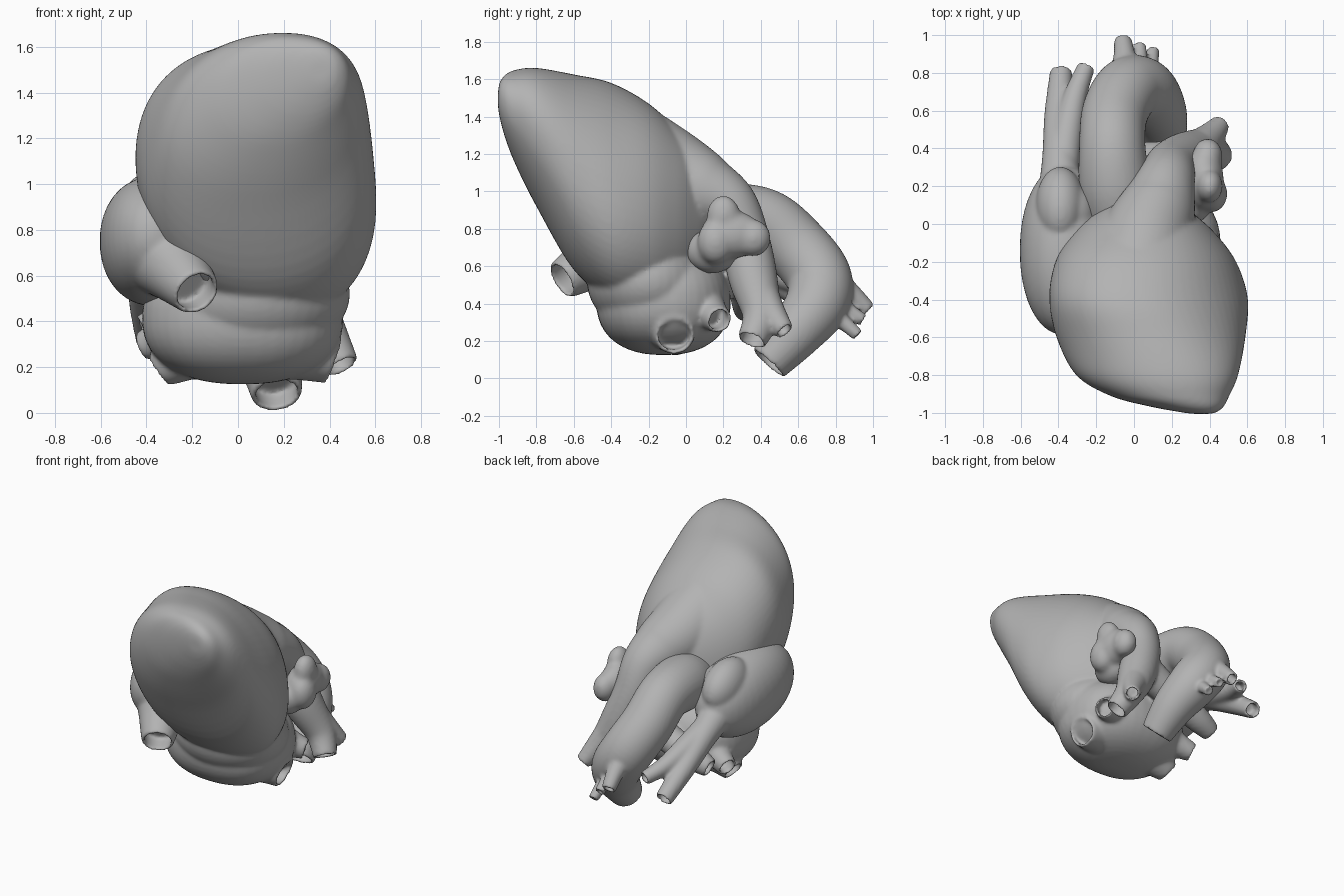
import bpy, bmesh, math
from mathutils import Vector, Matrix

cube = bpy.data.objects.get("Cube")
if cube:
    bpy.data.objects.remove(cube)

GREY = (0.45, 0.45, 0.45, 1)
mat = bpy.data.materials.new("plain grey")
mat.use_nodes = True
mat.diffuse_color = GREY
mat.node_tree.nodes["Principled BSDF"].inputs["Base Color"].default_value = GREY
SIDES = 40


def smooth_path(keys, steps=8):
    """Catmull-Rom interpolation of tuples of any length."""
    out = []
    for i in range(len(keys) - 1):
        a, b, c, d = (keys[max(0, min(len(keys) - 1, i + k))] for k in (-1, 0, 1, 2))
        for s in range(steps):
            t = s / steps
            out.append([0.5 * (2 * q + (r - p) * t + (2 * p - 5 * q + 4 * r - w) * t * t
                               + (3 * q - p - 3 * r + w) * t ** 3)
                        for p, q, r, w in zip(a, b, c, d)])
    return out + [list(keys[-1])]


def loft(bm, rings):
    """Skin a list of point rings and cap both ends."""
    loops = [[bm.verts.new(p) for p in ring] for ring in rings]
    for a, b in zip(loops, loops[1:]):
        for i in range(len(a)):
            j = (i + 1) % len(a)
            bm.faces.new((a[i], a[j], b[j], b[i]))
    bm.faces.new(loops[0][::-1])
    bm.faces.new(loops[-1])


def tube(bm, *keys, is_open=True, depth=0.12):
    """Round vessel through (x, y, z, radius) keys, hollowed at its far end."""
    path = smooth_path(keys)
    pts = [Vector(p[:3]) for p in path]
    side, frames = None, []
    for i, p in enumerate(pts):
        t = (pts[min(i + 1, len(pts) - 1)] - pts[max(i - 1, 0)]).normalized()
        side = t.orthogonal() if side is None else side - t * side.dot(t)
        side.normalize()
        frames.append((p, side.copy(), t.cross(side), path[i][3]))

    def ring(frame, wall=0):
        p, u, v, r = frame
        angles = [math.tau * k / SIDES for k in range(SIDES)]
        return [p + (u * math.cos(a) + v * math.sin(a)) * (r - wall) for a in angles]

    rings = [ring(f) for f in frames]
    if is_open:
        wall = max(0.017, 0.2 * frames[-1][3])
        for f in reversed(frames):
            if (f[0] - pts[-1]).length > depth:
                break
            rings.append(ring(f, wall))
    loft(bm, rings)


def blob(bm, centre, radii, power=1.0, tilt=0.0):
    """Ellipsoid; power below one makes it boxier, tilt turns it about x."""
    made = bmesh.ops.create_uvsphere(bm, u_segments=40, v_segments=24, radius=1)
    turn = Matrix.Rotation(tilt, 3, 'X')
    for v in made["verts"]:
        q = Vector([math.copysign(abs(c) ** power, c) * r for c, r in zip(v.co, radii)])
        v.co = Vector(centre) + turn @ q


def finish(name, bm, blend):
    """Fuse the pieces of one part into a single smooth skin."""
    bmesh.ops.recalc_face_normals(bm, faces=bm.faces)
    mesh = bpy.data.meshes.new(name)
    bm.to_mesh(mesh)
    bm.free()
    mesh.materials.append(mat)
    obj = bpy.data.objects.new(name, mesh)
    bpy.context.collection.objects.link(obj)
    fuse = obj.modifiers.new("fuse", 'REMESH')
    fuse.mode = 'VOXEL'
    fuse.voxel_size = 0.012
    fuse.use_smooth_shade = True
    soft = obj.modifiers.new("soften", 'SMOOTH')
    soft.factor = 0.5
    soft.iterations = blend


# Ventricles: upright slices (y, x min, x max, z min, z max, lean)
bm = bmesh.new()
slices = [(-1.005, 0.31, 0.41, 1.45, 1.54, 0), (-0.995, 0.24, 0.44, 1.39, 1.585, 0.05),
          (-0.965, 0.08, 0.475, 1.28, 1.625, 0.12), (-0.91, -0.12, 0.5, 1.14, 1.65, 0.17),
          (-0.8, -0.3, 0.545, 0.92, 1.66, 0.17), (-0.6, -0.41, 0.59, 0.58, 1.625, 0),
          (-0.4, -0.44, 0.595, 0.43, 1.58, -0.14), (-0.2, -0.41, 0.535, 0.4, 1.47, -0.12),
          (-0.05, -0.32, 0.43, 0.43, 1.33, -0.05), (0.06, -0.2, 0.31, 0.52, 1.2, 0),
          (0.13, -0.07, 0.22, 0.75, 1.08, 0)]
rings = []
for y, x0, x1, z0, z1, lean in smooth_path(slices, 6):
    ring = []
    for k in range(64):
        c, s = math.cos(math.tau * k / 64), math.sin(math.tau * k / 64)
        c, s = (math.copysign(abs(n) ** 0.93, n) for n in (c, s))
        dz = s * (z1 - z0) / 2
        ring.append(((x0 + x1) / 2 + c * (x1 - x0) / 2 + lean * dz, y, (z0 + z1) / 2 + dz))
    rings.append(ring)
loft(bm, rings)
# Pulmonary trunk, flaring out of the ventricles, and its two branches
tube(bm, (0.02, -0.28, 1.18, 0.28), (0.07, -0.06, 1.08, 0.24), (0.13, 0.1, 1.0, 0.2),
     (0.17, 0.23, 0.92, 0.155), (0.2, 0.31, 0.75, 0.135), (0.28, 0.36, 0.53, 0.13),
     (0.38, 0.4, 0.34, 0.1), (0.455, 0.35, 0.2, 0.078))
tube(bm, (0.3, 0.37, 0.5, 0.11), (0.39, 0.45, 0.36, 0.08), (0.46, 0.53, 0.25, 0.052))
tube(bm, (0.2, 0.32, 0.65, 0.12), (-0.05, 0.33, 0.52, 0.1), (-0.28, 0.33, 0.42, 0.09),
     (-0.42, 0.32, 0.36, 0.065))
# Left atrium flowing into the ventricles, with two veins on each side
blob(bm, (0.02, -0.12, 0.415), (0.44, 0.36, 0.29), 0.86)
blob(bm, (0.07, -0.2, 0.52), (0.42, 0.33, 0.28))
tube(bm, (0.2, -0.1, 0.33, 0.2), (0.34, -0.07, 0.26, 0.13), (0.42, -0.06, 0.23, 0.105))
tube(bm, (0.2, 0.06, 0.4, 0.15), (0.34, 0.14, 0.34, 0.09), (0.42, 0.18, 0.31, 0.07))
tube(bm, (-0.15, -0.08, 0.33, 0.18), (-0.28, -0.06, 0.23, 0.11), (-0.35, -0.05, 0.18, 0.075))
tube(bm, (-0.15, 0.0, 0.4, 0.16), (-0.32, 0.08, 0.33, 0.09), (-0.42, 0.12, 0.29, 0.065))
finish("ventricles_left_atrium_and_pulmonary_artery", bm, 10)

# Aorta with its arch and three upper branches
bm = bmesh.new()
tube(bm, (-0.06, 0.0, 0.8, 0.18), (-0.1, 0.2, 0.85, 0.19), (-0.115, 0.42, 0.84, 0.175),
     (-0.1, 0.59, 0.7, 0.175), (-0.03, 0.71, 0.54, 0.175), (0.06, 0.7, 0.4, 0.17),
     (0.135, 0.59, 0.25, 0.145), (0.17, 0.44, 0.08, 0.11))
tube(bm, (-0.05, 0.78, 0.53, 0.08), (-0.05, 0.88, 0.45, 0.06), (-0.06, 0.975, 0.36, 0.047))
tube(bm, (0.02, 0.78, 0.43, 0.06), (0.03, 0.87, 0.36, 0.042), (0.03, 0.95, 0.31, 0.034))
tube(bm, (0.08, 0.74, 0.37, 0.06), (0.09, 0.84, 0.3, 0.042), (0.1, 0.92, 0.23, 0.034))
finish("aorta", bm, 5)

# Right atrium with its auricle and both hollow veins
bm = bmesh.new()
blob(bm, (-0.37, -0.14, 0.75), (0.235, 0.45, 0.28), 0.95, -0.1)
blob(bm, (-0.39, 0.1, 0.88), (0.13, 0.21, 0.16), 1, -0.4)
blob(bm, (-0.34, 0.06, 0.86), (0.14, 0.16, 0.14))
tube(bm, (-0.34, -0.2, 0.75, 0.22), (-0.3, -0.4, 0.68, 0.19), (-0.245, -0.54, 0.6, 0.14),
     (-0.18, -0.665, 0.525, 0.105))
tube(bm, (-0.4, 0.0, 0.8, 0.15), (-0.39, 0.2, 0.7, 0.115), (-0.395, 0.38, 0.6, 0.09),
     (-0.4, 0.58, 0.47, 0.075), (-0.385, 0.81, 0.31, 0.06))
tube(bm, (-0.38, 0.3, 0.64, 0.09), (-0.35, 0.5, 0.56, 0.08), (-0.31, 0.68, 0.49, 0.062),
     (-0.25, 0.84, 0.44, 0.047))
finish("right_atrium_and_venae_cavae", bm, 10)

# Left auricle: a lobed flap beside the pulmonary trunk
bm = bmesh.new()
for centre, radii in [((0.37, 0.24, 0.77), (0.105, 0.165, 0.13)),
                      ((0.4, 0.2, 0.87), (0.07, 0.09, 0.11)),
                      ((0.39, 0.36, 0.75), (0.08, 0.095, 0.1)),
                      ((0.41, 0.16, 0.73), (0.085, 0.1, 0.12)),
                      ((0.31, 0.14, 0.68), (0.11, 0.14, 0.12))]:
    blob(bm, centre, radii)
finish("left_auricle", bm, 25)
